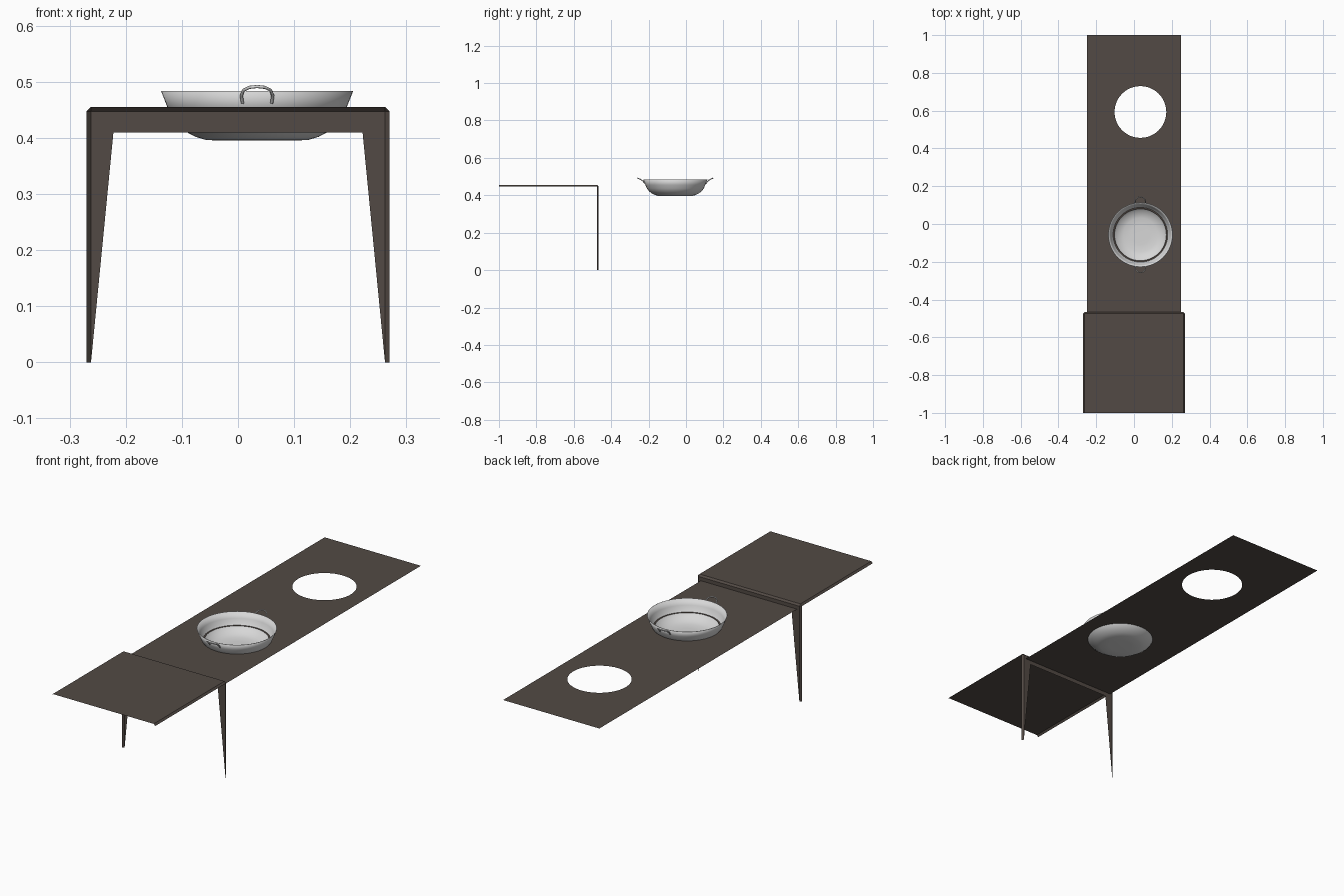
import bpy, bmesh, math
from mathutils import Vector

if "Cube" in bpy.data.objects:
    bpy.data.objects.remove(bpy.data.objects["Cube"])


def material(name, rgb):
    m = bpy.data.materials.new(name)
    m.diffuse_color = (*rgb, 1)
    m.use_nodes = True
    m.node_tree.nodes["Principled BSDF"].inputs["Base Color"].default_value = m.diffuse_color
    return m


BROWN = material("dark_brown_metal", (0.085, 0.068, 0.058))
STEEL = material("pale_steel", (0.68, 0.68, 0.68))


def finish(name, bm, mat):
    me = bpy.data.meshes.new(name)
    bm.to_mesh(me)
    bm.free()
    ob = bpy.data.objects.new(name, me)
    bpy.context.collection.objects.link(ob)
    me.materials.append(mat)
    return ob


def sheet(name, faces, mat):
    bm = bmesh.new()
    for pts in faces:
        bm.faces.new([bm.verts.new(p) for p in pts])
    bmesh.ops.remove_doubles(bm, verts=bm.verts, dist=1e-5)
    return finish(name, bm, mat)


W, C = 0.27, 0.008           # half width and chamfer
TOP, RAIL = 0.455, 0.41
YB = -0.467                  # back plane of the leg frame
YC, XC, ZC = YB - C, W - C, TOP - C

# Raised top panel with chamfered long sides and back edge
faces = [[(-XC, -1, TOP), (XC, -1, TOP), (XC, YC, TOP), (-XC, YC, TOP)],
         [(-XC, YC, TOP), (XC, YC, TOP), (XC, YB, ZC), (-XC, YB, ZC)]]
for s in (-1, 1):
    f = [[(s * XC, -1, TOP), (s * W, -1, ZC), (s * W, YC, ZC), (s * XC, YC, TOP)],
         [(s * XC, YC, TOP), (s * W, YC, ZC), (s * XC, YB, ZC)]]
    faces += [p if s > 0 else p[::-1] for p in f]
sheet("raised_top", faces, BROWN)

# Rail and tapered legs, with chamfered outer corners
faces = [[(0.222, YB, RAIL), (-0.222, YB, RAIL), (-0.222, YB, ZC), (0.222, YB, ZC)]]
for s in (-1, 1):
    f = [[(s * XC, YB, ZC), (s * XC, YB, 0), (s * (XC + 0.001) - s * 0.001, YB, 0),
          (s * 0.222, YB, RAIL), (s * 0.222, YB, ZC)],
         [(s * W, YC, ZC), (s * W, YC, 0), (s * XC, YB, 0), (s * XC, YB, ZC)]]
    f[0].pop(2)
    faces += [p if s > 0 else p[::-1] for p in f]
sheet("leg_frame", faces, BROWN)

# Long lower shelf with two round openings
CX, BY, HY = 0.034, -0.057, 0.593
bm = bmesh.new()


def loop(pts):
    vs = [bm.verts.new(p) for p in pts]
    for i, v in enumerate(vs):
        bm.edges.new((v, vs[(i + 1) % len(vs)]))


def ring(cx, cy, r, n=48):
    return [(cx + r * math.cos(2 * math.pi * i / n),
             cy + r * math.sin(2 * math.pi * i / n), 0.43) for i in range(n)]


loop([(-0.25, YB, 0.43), (0.25, YB, 0.43), (0.25, 1, 0.43), (-0.25, 1, 0.43)])
loop(ring(CX, HY, 0.137))
loop(ring(CX, BY, 0.137))
bmesh.ops.triangle_fill(bm, edges=bm.edges[:], use_beauty=True, normal=(0, 0, 1))
finish("lower_shelf", bm, BROWN)

# Round bowl, spun from a profile
bm = bmesh.new()
prof = [(0, 0.395), (0.05, 0.395), (0.09, 0.396), (0.11, 0.402), (0.127, 0.411),
        (0.142, 0.423), (0.152, 0.437), (0.16, 0.455), (0.171, 0.483)]
vs = [bm.verts.new((r, 0, z)) for r, z in prof]
es = [bm.edges.new(p) for p in zip(vs, vs[1:])]
bmesh.ops.spin(bm, geom=vs + es, cent=(0, 0, 0), axis=(0, 0, 1),
               angle=2 * math.pi, steps=64)
bmesh.ops.remove_doubles(bm, verts=bm.verts, dist=1e-5)
bmesh.ops.recalc_face_normals(bm, faces=bm.faces)
if sum(f.normal.z for f in bm.faces) > 0:
    bmesh.ops.reverse_faces(bm, faces=bm.faces)
bowl = finish("bowl", bm, STEEL)
bowl.location = (CX, BY, 0)
mod = bowl.modifiers.new("wall", 'SOLIDIFY')
mod.thickness = 0.002
for p in bowl.data.polygons:
    p.use_smooth = True

# Two arched bowl handles with small feet
half = [(0.026, 0.163, 0.462), (0.028, 0.172, 0.475), (0.024, 0.186, 0.485),
        (0.014, 0.197, 0.490)]
path = half + [(0, 0.201, 0.4915)] + [(-x, y, z) for x, y, z in half[::-1]]
for s, name in ((1, "back_handle"), (-1, "front_handle")):
    cu = bpy.data.curves.new(name, 'CURVE')
    cu.dimensions = '3D'
    cu.bevel_depth = 0.0028
    cu.bevel_resolution = 2
    cu.use_fill_caps = True
    sp = cu.splines.new('POLY')
    sp.points.add(len(path) - 1)
    for pt, (x, y, z) in zip(sp.points, path):
        pt.co = (x * s, y * s, z, 1)
    sp.use_smooth = True
    cu.materials.append(STEEL)
    ob = bpy.data.objects.new(name, cu)
    ob.location = (CX, BY, 0)
    bpy.context.collection.objects.link(ob)
